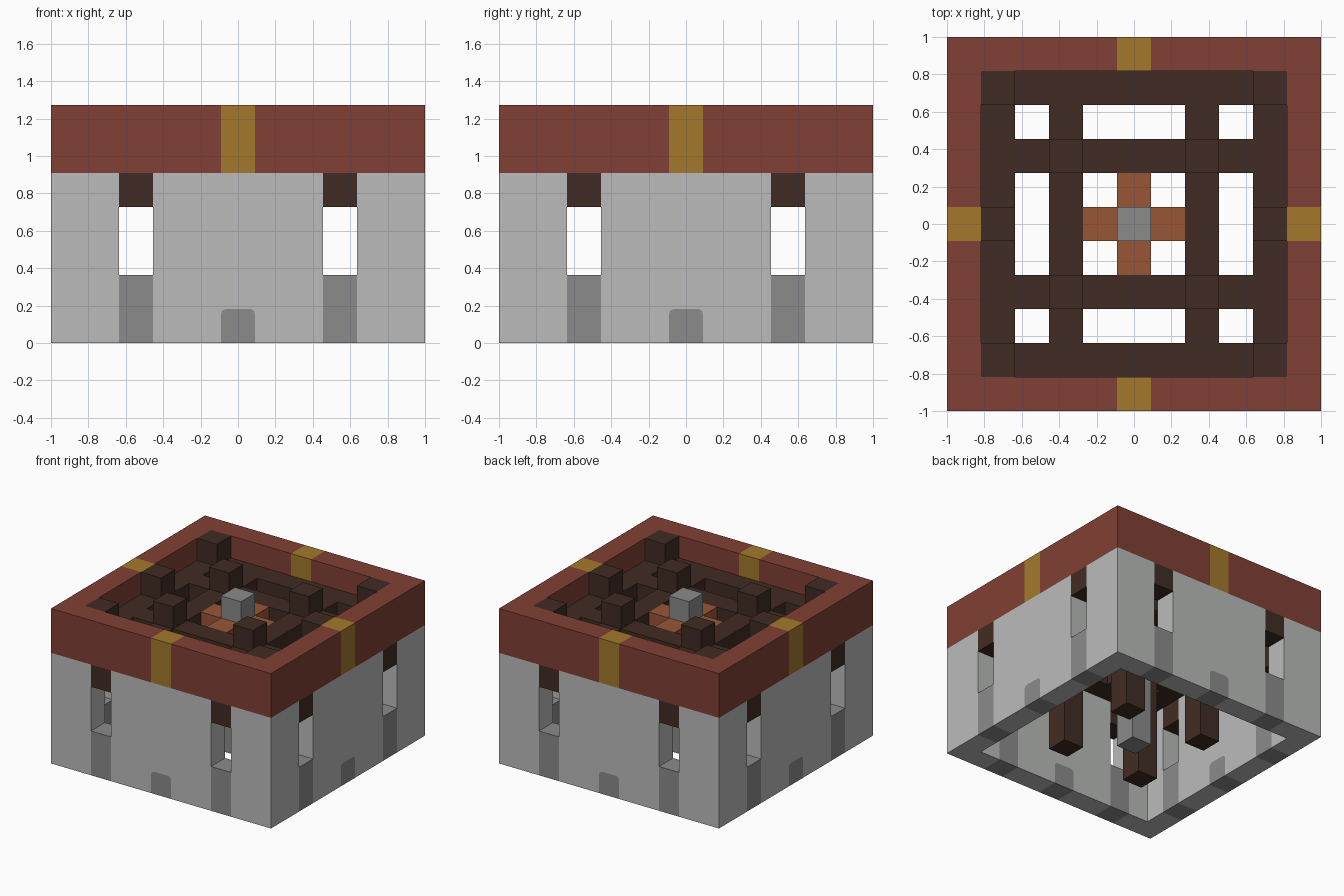
import bpy, bmesh, math
from mathutils import Matrix

# Everything is laid out on a grid of cells, eleven across
U = 2 / 11

cube = bpy.data.objects.get("Cube")
if cube:
    bpy.data.objects.remove(cube, do_unlink=True)


def material(name, r, g, b):
    m = bpy.data.materials.new(name)
    m.use_nodes = True
    m.diffuse_color = (r, g, b, 1)
    m.node_tree.nodes["Principled BSDF"].inputs["Base Color"].default_value = (r, g, b, 1)
    return m


STONE = material("light stone", .49, .50, .49)
GREY = material("dark stone", .258, .258, .258)
RED = material("red brick", .220, .051, .035)
GOLD = material("gold", .366, .191, .025)
WOOD = material("dark wood", .053, .025, .017)
COPPER = material("copper", .315, .093, .038)


def finish(name, bm, mat, turn=0):
    """Scale the cell mesh, turn it by quarter turns and make an object."""
    bmesh.ops.transform(bm, verts=bm.verts,
                        matrix=Matrix.Rotation(turn * math.pi / 2, 4, 'Z') @ Matrix.Scale(U, 4))
    bmesh.ops.recalc_face_normals(bm, faces=bm.faces)
    me = bpy.data.meshes.new(name)
    bm.to_mesh(me)
    bm.free()
    me.materials.append(mat)
    ob = bpy.data.objects.new(name, me)
    bpy.context.collection.objects.link(ob)
    return ob


def box(name, mat, x, y, z, turn=0):
    """Box spanning the given (low, high) cell ranges."""
    bm = bmesh.new()
    bmesh.ops.create_cube(bm, size=1)
    for v in bm.verts:
        v.co = [r[0] if c < 0 else r[1] for c, r in zip(v.co, (x, y, z))]
    return finish(name, bm, mat, turn)


def panel(name, mat, profile, y, turn):
    """Extrude an x-z profile through the wall thickness."""
    bm = bmesh.new()
    face = bm.faces.new([bm.verts.new((px, y[0], pz)) for px, pz in profile])
    new = bmesh.ops.extrude_face_region(bm, geom=[face])["geom"]
    bmesh.ops.translate(bm, vec=(0, y[1] - y[0], 0),
                        verts=[v for v in new if isinstance(v, bmesh.types.BMVert)])
    return finish(name, bm, mat, turn)


def arch():
    """Doorway outline with small rounded upper corners."""
    r, pts = .16, [(-.5, 0)]
    for cx, start in ((-.5 + r, 180), (.5 - r, 90)):
        for step in range(4):
            a = math.radians(start - step * 30)
            pts.append((cx + r * math.cos(a), 1 - r + r * math.sin(a)))
    return pts + [(.5, 0)]


WALL = (-5.5, -4.5)
for t, side in enumerate(("front", "left", "back", "right")):
    # Stone wall with a door and two window slots
    box(side + "_wall_corner", STONE, (-5.5, -3.5), WALL, (0, 5), t)
    box(side + "_wall_end", STONE, (3.5, 4.5), WALL, (0, 5), t)
    panel(side + "_wall_middle", STONE,
          [(-2.5, 0)] + arch() + [(2.5, 0), (2.5, 5), (-2.5, 5)], WALL, t)
    panel(side + "_door", GREY, arch(), WALL, t)
    for x in (-3, 3):
        slot = (x - .5, x + .5)
        box(side + "_window_sill", GREY, slot, WALL, (0, 2), t)
        box(side + "_window_lintel", WOOD, slot, WALL, (4, 5), t)
    # Brick parapet with a gold band
    box(side + "_parapet_long", RED, (-5.5, -.5), WALL, (5, 7), t)
    box(side + "_parapet_short", RED, (.5, 4.5), WALL, (5, 7), t)
    box(side + "_gold_band", GOLD, (-.5, .5), WALL, (5, 7), t)
    # Wooden roof ring, inner beams and posts
    box(side + "_ring_beam", WOOD, (-4.5, 3.5), (-4.5, -3.5), (5, 6), t)
    box(side + "_inner_beam", WOOD, (-3.5, 3.5), (-2.5, -1.5), (5, 6), t)
    box(side + "_corner_block", WOOD, (-4.5, -3.5), (-4.5, -3.5), (6, 7), t)
    box(side + "_inner_post", WOOD, (-2.5, -1.5), (-2.5, -1.5), (0, 7), t)
    if side in ("left", "right"):
        box(side + "_middle_block", WOOD, (-.5, .5), (-4.5, -3.5), (6, 7), t)
    # Copper arm of the central cross
    box(side + "_cross_arm", COPPER, (-.5, .5), (-1.5, -.5), (5, 6), t)

# Central stone pillar
box("central_pillar", GREY, (-.5, .5), (-.5, .5), (0, 7))
